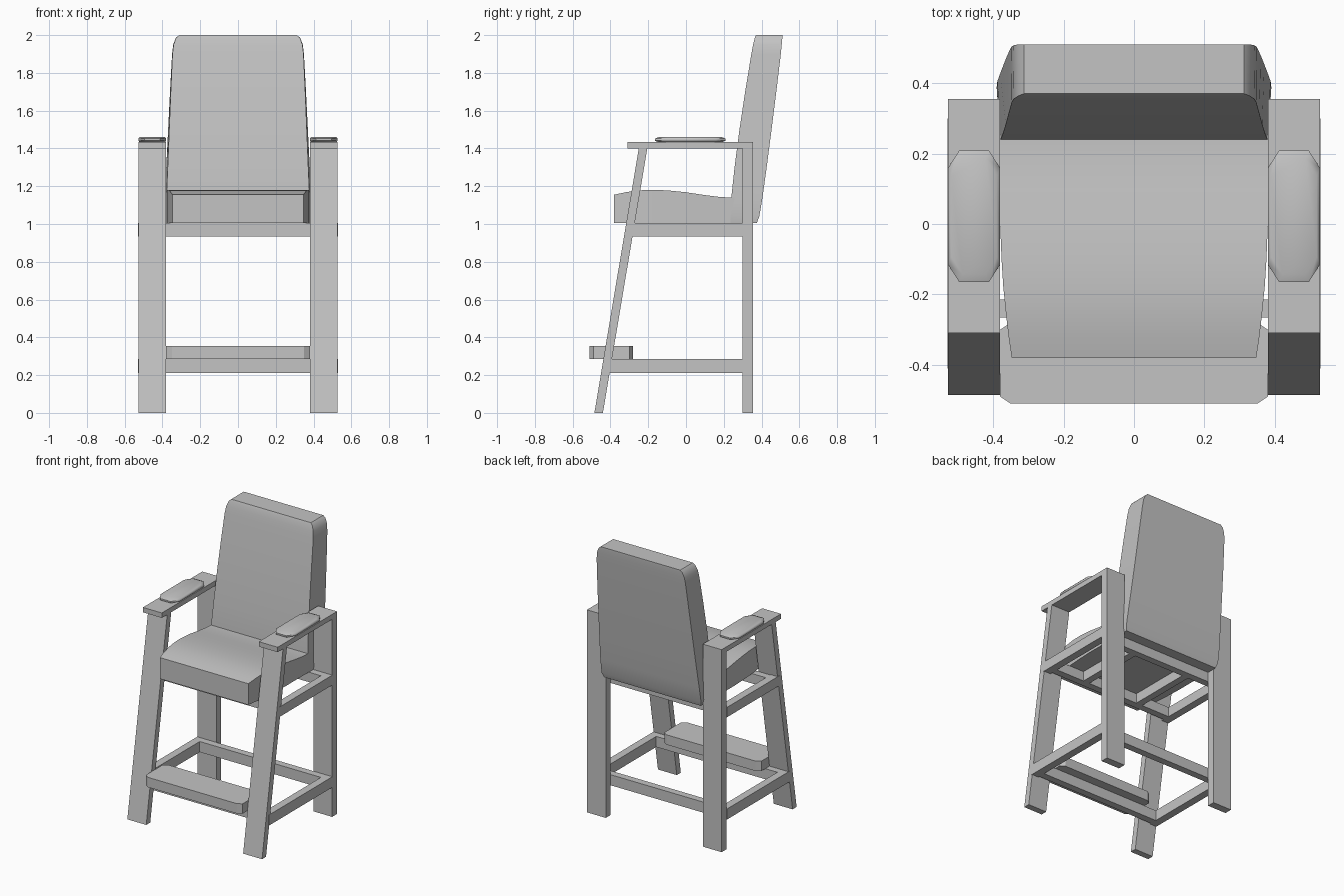
import bpy
import bmesh
import math

if "Cube" in bpy.data.objects:
    bpy.data.objects.remove(bpy.data.objects["Cube"], do_unlink=True)

grey = bpy.data.materials.new("plain grey")
grey.use_nodes = True
COLOUR = (0.55, 0.55, 0.55, 1)
grey.diffuse_color = COLOUR
grey.node_tree.nodes["Principled BSDF"].inputs["Base Color"].default_value = COLOUR


def loft(name, rings, smooth=None):
    """Skin a list of equally long point rings and cap both ends."""
    bm = bmesh.new()
    rows = [[bm.verts.new(p) for p in ring] for ring in rings]
    n = len(rows[0])
    for a, b in zip(rows, rows[1:]):
        for i in range(n):
            j = (i + 1) % n
            bm.faces.new((a[i], a[j], b[j], b[i]))
    bm.faces.new(rows[0])
    bm.faces.new(rows[-1])
    bmesh.ops.recalc_face_normals(bm, faces=bm.faces)
    mesh = bpy.data.meshes.new(name)
    bm.to_mesh(mesh)
    bm.free()
    mesh.materials.append(grey)
    obj = bpy.data.objects.new(name, mesh)
    bpy.context.collection.objects.link(obj)
    if smooth:
        bpy.ops.object.select_all(action='DESELECT')
        obj.select_set(True)
        bpy.context.view_layer.objects.active = obj
        bpy.ops.object.shade_smooth_by_angle(angle=math.radians(smooth))
    return obj


def box(name, x0, x1, y0, y1, z0, z1):
    return loft(name, [[(x0, y0, z), (x1, y0, z), (x1, y1, z), (x0, y1, z)]
                       for z in (z0, z1)])


def octagon(cx, cy, hx, hy, cut_x, cut_y, z):
    """Rectangle with cut corners, lying flat."""
    pts = []
    for sx, sy, flip in ((1, 1, 0), (-1, 1, 1), (-1, -1, 0), (1, -1, 1)):
        pair = [(cx + sx * hx, cy + sy * (hy - cut_y), z),
                (cx + sx * (hx - cut_x), cy + sy * hy, z)]
        pts += pair[::-1] if flip else pair
    return pts


# Legs, arms and side rails, mirrored left and right
IN, OUT = 0.38, 0.528
for side, s in (("left", 1), ("right", -1)):
    slant = [(-0.485, 0), (-0.44, 0), (-0.205, 1.4), (-0.25, 1.4)]
    loft(side + "_front_leg", [[(s * x, y, z) for y, z in slant] for x in (IN, OUT)])
    box(side + "_rear_post", s * IN, s * OUT, 0.3, 0.355, 0, 1.4)
    box(side + "_arm", s * IN, s * OUT, -0.31, 0.355, 1.4, 1.435)
    box(side + "_seat_rail", s * 0.475, s * 0.53, -0.29, 0.3, 0.935, 1.005)
    box(side + "_lower_rail", s * 0.475, s * 0.53, -0.41, 0.3, 0.21, 0.285)
    box(side + "_inner_rail", s * 0.2, s * 0.25, -0.22, 0.25, 0.935, 1.005)
    # Rounded arm pad
    levels = ((1.433, 0.9), (1.441, 1), (1.452, 1), (1.461, 0.88))
    loft(side + "_arm_pad",
         [octagon(s * 0.454, 0.022, 0.074 * k, 0.187 * k, 0.032, 0.05, z)
          for z, k in levels], 50)

# Cross rails
for name, y, z0, z1 in (("seat_front_rail", -0.265, 0.935, 1.005),
                        ("seat_back_rail", 0.25, 0.935, 1.005),
                        ("lower_front_rail", -0.395, 0.21, 0.285),
                        ("lower_back_rail", 0.25, 0.21, 0.285)):
    box(name, -0.475, 0.475, y, y + 0.05, z0, z1)

# Footrest board
loft("footrest", [octagon(0, -0.395, 0.38, 0.115, 0.03, 0.02, z) for z in (0.285, 0.355)])

# Seat cushion: station y, top height, half width
stations = [(-0.38, 1.155, 0.347), (-0.32, 1.168, 0.356), (-0.25, 1.178, 0.364),
            (-0.18, 1.181, 0.371), (-0.1, 1.178, 0.376), (0, 1.168, 0.38),
            (0.1, 1.153, 0.38), (0.18, 1.143, 0.38), (0.24, 1.14, 0.38), (0.3, 1.14, 0.38)]
loft("seat_cushion", [[(-w, y, 1.005), (w, y, 1.005), (w, y, top), (-w, y, top)]
                      for y, top, w in stations], 40)

# Backrest: height, front y, back y, front and back half widths
sections = [(1.005, 0.235, 0.375, 0.38, 0.38), (1.04, 0.236, 0.388, 0.38, 0.39),
            (1.14, 0.24, 0.405, 0.379, 0.388), (1.3, 0.257, 0.427, 0.372, 0.38),
            (1.5, 0.283, 0.453, 0.364, 0.37), (1.7, 0.313, 0.478, 0.356, 0.36),
            (1.9, 0.346, 0.502, 0.347, 0.349), (1.95, 0.355, 0.507, 0.341, 0.343),
            (1.985, 0.364, 0.51, 0.328, 0.329), (2.0, 0.37, 0.51, 0.312, 0.312)]
loft("backrest", [[(-wf, f, z), (wf, f, z), (wb, b, z), (-wb, b, z)]
                  for z, f, b, wf, wb in sections], 35)
